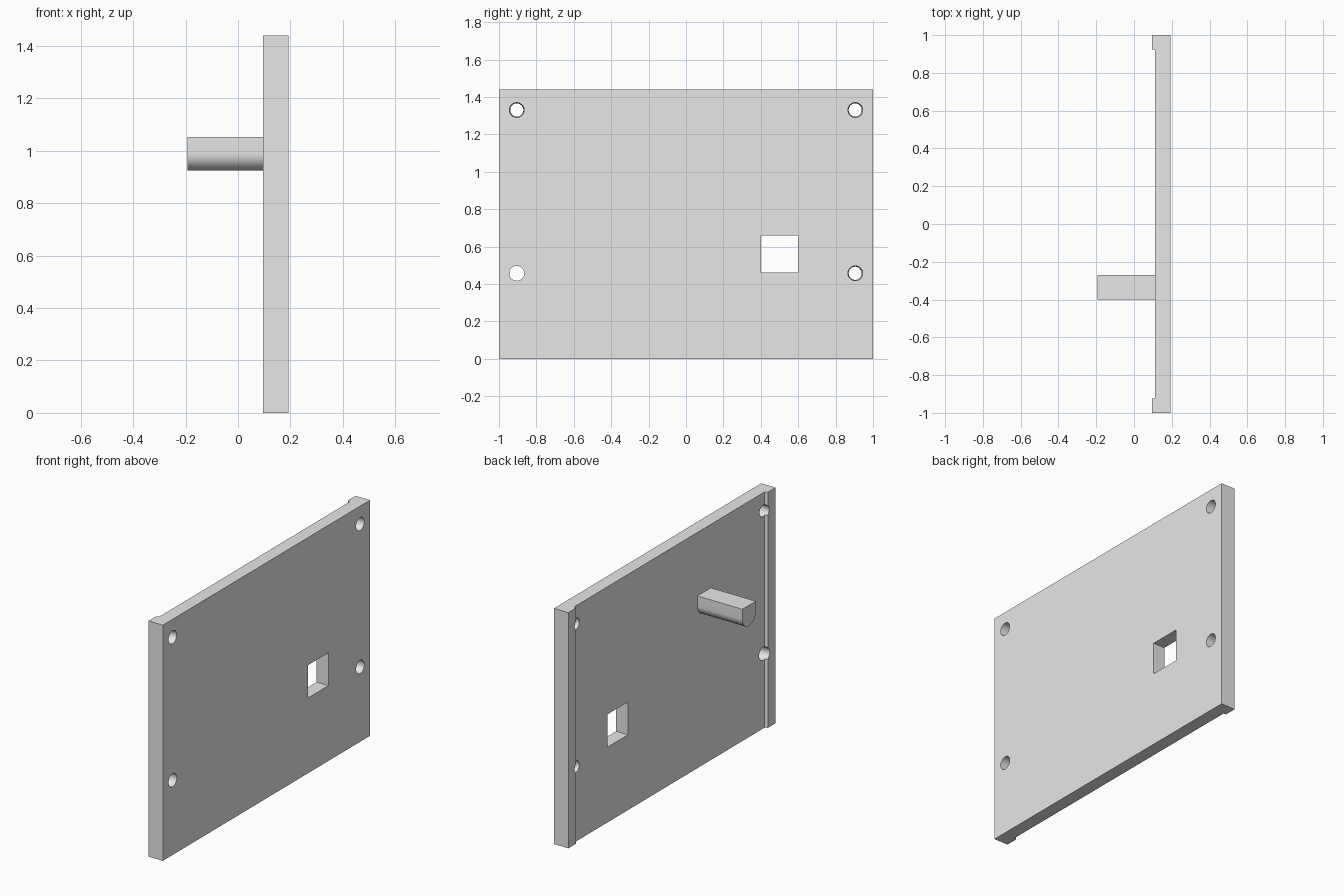
import bpy
import bmesh
import math
from mathutils import Matrix

if "Cube" in bpy.data.objects:
    bpy.data.objects.remove(bpy.data.objects["Cube"])

grey = bpy.data.materials.new("light_grey")
grey.diffuse_color = (0.8, 0.8, 0.8, 1)
grey.use_nodes = True
grey.node_tree.nodes["Principled BSDF"].inputs["Base Color"].default_value = grey.diffuse_color


def finish(name, bm):
    bmesh.ops.recalc_face_normals(bm, faces=bm.faces)
    mesh = bpy.data.meshes.new(name)
    bm.to_mesh(mesh)
    bm.free()
    mesh.materials.append(grey)
    obj = bpy.data.objects.new(name, mesh)
    bpy.context.collection.objects.link(obj)
    return obj


def prism(name, points, offset):
    """Extrude a closed outline along an offset."""
    bm = bmesh.new()
    face = bm.faces.new([bm.verts.new(p) for p in points])
    ext = bmesh.ops.extrude_face_region(bm, geom=[face])
    verts = [g for g in ext["geom"] if isinstance(g, bmesh.types.BMVert)]
    bmesh.ops.translate(bm, verts=verts, vec=offset)
    return finish(name, bm)


def cut(target, cutter):
    """Subtract a cutter, then remove it."""
    mod = target.modifiers.new("cut", "BOOLEAN")
    mod.operation = "DIFFERENCE"
    mod.solver = "EXACT"
    mod.object = cutter
    bpy.context.view_layer.objects.active = target
    bpy.ops.object.modifier_apply(modifier=mod.name)
    bpy.data.objects.remove(cutter)


def smooth(obj):
    bpy.ops.object.select_all(action="DESELECT")
    obj.select_set(True)
    bpy.context.view_layer.objects.active = obj
    bpy.ops.object.shade_smooth_by_angle(angle=math.radians(30))


# Panel with a shallow lip along each side edge
outer, inner, lip = 0.192, 0.112, 0.095
outline = [(outer, -1), (outer, 1), (lip, 1), (lip, 0.925), (inner, 0.92),
           (inner, -0.92), (lip, -0.925), (lip, -1)]
panel = prism("panel", [(x, y, 0) for x, y in outline], (0, 0, 1.44))

# Square window
window = [(0, 0.4, 0.46), (0, 0.6, 0.46), (0, 0.6, 0.66), (0, 0.4, 0.66)]
cut(panel, prism("window_cutter", window, (0.4, 0, 0)))

# Corner screw holes: three tapered, one straight
for y in (-0.905, 0.905):
    for z in (0.457, 1.33):
        narrow = 0.04 if y < 0 and z < 1 else 0.034
        bm = bmesh.new()
        bmesh.ops.create_cone(
            bm, cap_ends=True, segments=32, radius1=narrow, radius2=0.04,
            depth=0.11,
            matrix=Matrix.Translation((0.1425, y, z))
            @ Matrix.Rotation(math.pi / 2, 4, "Y"))
        cut(panel, finish("hole_cutter", bm))
smooth(panel)

# Peg with a flat top and a rounded underside
r, cy, cz = 0.065, -0.335, 0.99
arc = [(cy + r * math.cos(a), cz + r * math.sin(a))
       for a in (math.pi + math.pi * i / 24 for i in range(25))]
section = [(cy + r, 1.052), (cy - r, 1.052)] + arc
peg = prism("peg", [(-0.192, y, z) for y, z in section], (inner + 0.192, 0, 0))
smooth(peg)
